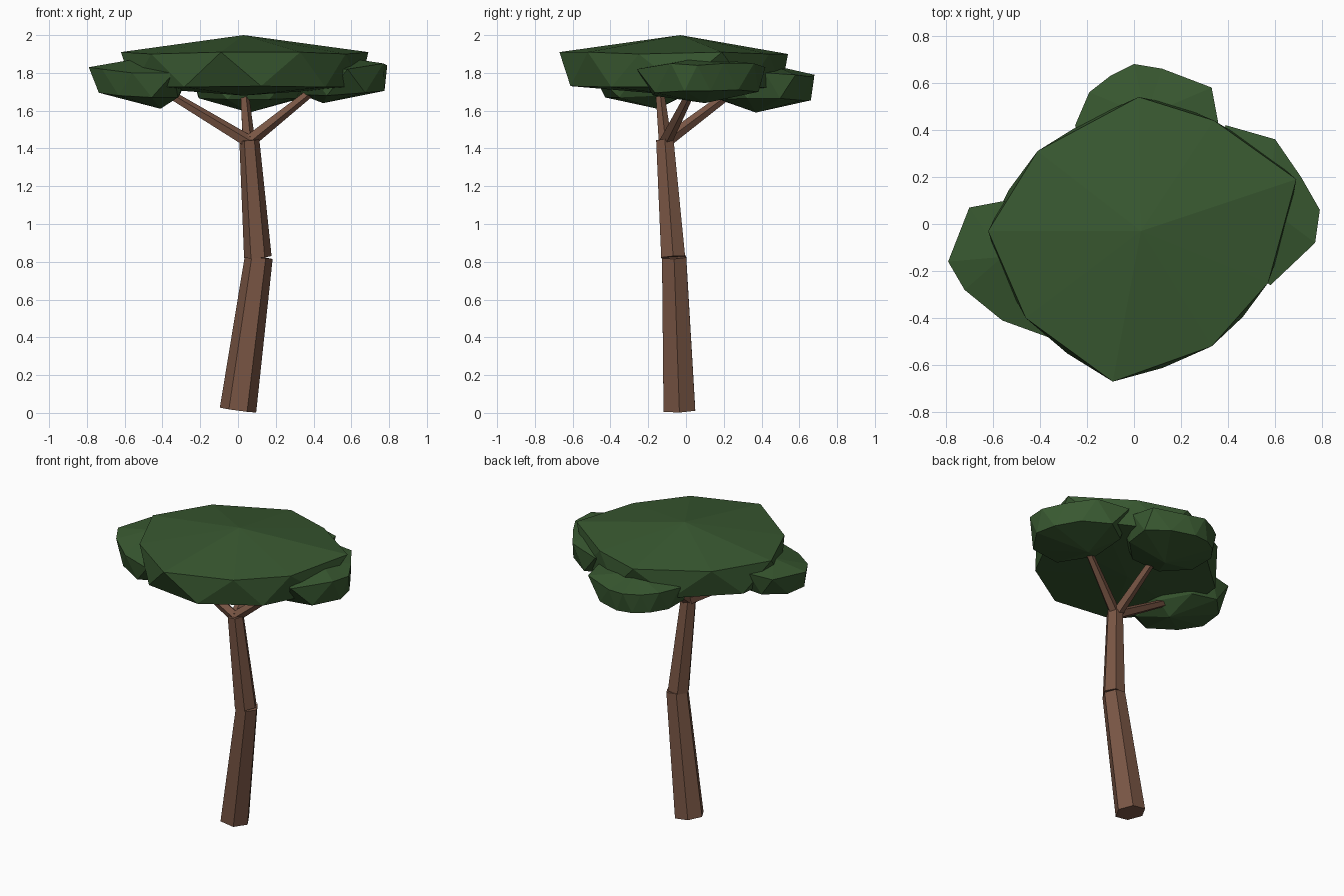
import bpy, bmesh
from mathutils import Vector

cube = bpy.data.objects.get("Cube")
if cube:
    bpy.data.objects.remove(cube, do_unlink=True)


def material(name, rgb):
    mat = bpy.data.materials.new(name)
    mat.use_nodes = True
    colour = (*rgb, 1.0)
    mat.diffuse_color = colour
    mat.node_tree.nodes["Principled BSDF"].inputs["Base Color"].default_value = colour
    return mat


bark = material("bark brown", (0.19, 0.092, 0.058))
leaf = material("leaf green", (0.04, 0.098, 0.03))


def finish(name, bm, mat):
    bmesh.ops.recalc_face_normals(bm, faces=bm.faces[:])
    mesh = bpy.data.meshes.new(name)
    bm.to_mesh(mesh)
    bm.free()
    mesh.materials.append(mat)
    obj = bpy.data.objects.new(name, mesh)
    bpy.context.collection.objects.link(obj)
    return obj


def limb(name, start, end, r_start, r_end, sides=6):
    """Tapered prism, square to its own axis, with corners facing x."""
    start, end = Vector(start), Vector(end)
    axis = end - start
    bm = bmesh.new()
    bmesh.ops.create_cone(bm, cap_ends=True, segments=sides, radius1=r_start,
                          radius2=r_end, depth=axis.length)
    # put the first corner on +x, then lean the prism along the axis
    corner = max(bm.verts, key=lambda v: v.co.x).co
    spin = Vector((corner.x, corner.y, 0)).rotation_difference(Vector((1, 0, 0)))
    lean = Vector((0, 0, 1)).rotation_difference(axis)
    middle = (start + end) / 2
    for v in bm.verts:
        v.co = lean @ (spin @ v.co) + middle
    return finish(name, bm, bark)


def foliage(name, rim, top, bottom, shrink, drop):
    """Faceted pad: rim loop, staggered lower loop, and a point above and below."""
    bm = bmesh.new()
    n = len(rim)
    centre = sum((Vector(p) for p in rim), Vector((0, 0, 0))) / n
    upper = [bm.verts.new(p) for p in rim]
    lower = []
    for i in range(n):
        mid = (Vector(rim[i]) + Vector(rim[(i + 1) % n])) / 2
        flat = centre + (mid - centre) * shrink
        lower.append(bm.verts.new((flat.x, flat.y, mid.z - drop)))
    apex, base = bm.verts.new(top), bm.verts.new(bottom)
    for i in range(n):
        j = (i + 1) % n
        bm.faces.new((apex, upper[i], upper[j]))
        bm.faces.new((upper[i], lower[i], upper[j]))
        bm.faces.new((lower[i], lower[j], upper[j]))
        bm.faces.new((base, lower[j], lower[i]))
    return finish(name, bm, leaf)


# Trunk in two leaning pieces
limb("lower_trunk", (0, -0.035, 0.015), (0.11, -0.063, 0.825), 0.097, 0.074)
limb("upper_trunk", (0.105, -0.068, 0.825), (0.06, -0.112, 1.445), 0.073, 0.053)

# Three branches fanning out under the leaves
fork = (0.055, -0.11, 1.435)
tips = {"right_branch": (-0.40, -0.14, 1.71),
        "left_branch": (0.40, 0.03, 1.71),
        "back_branch": (0.03, 0.27, 1.72)}
for name, tip in tips.items():
    limb(name, fork, tip, 0.036, 0.023, 5)

# Broad flat crown
foliage("main_crown",
        [(-0.09, -0.67, 1.91), (0.33, -0.52, 1.91), (0.57, -0.25, 1.90),
         (0.69, 0.19, 1.91), (0.34, 0.44, 1.90), (0.02, 0.54, 1.90),
         (-0.41, 0.31, 1.91), (-0.62, -0.03, 1.91), (-0.46, -0.40, 1.90)],
        (0.03, -0.03, 2.0), (0.03, -0.03, 1.68), 1.03, 0.18)

# Smaller pads tucked under its edge
foliage("right_pad",
        [(-0.79, -0.16, 1.83), (-0.72, -0.28, 1.82), (-0.56, -0.41, 1.80),
         (-0.34, -0.49, 1.80), (-0.26, -0.25, 1.80), (-0.32, 0.0, 1.82),
         (-0.54, 0.10, 1.85), (-0.70, 0.07, 1.84)],
        (-0.56, -0.14, 1.87), (-0.41, -0.15, 1.61), 0.92, 0.13)
foliage("left_pad",
        [(0.79, 0.06, 1.84), (0.71, 0.20, 1.85), (0.60, 0.36, 1.85),
         (0.39, 0.42, 1.83), (0.30, 0.16, 1.83), (0.36, -0.10, 1.82),
         (0.58, -0.26, 1.82), (0.77, -0.08, 1.85)],
        (0.57, 0.07, 1.88), (0.45, 0.10, 1.64), 0.98, 0.14)
foliage("back_pad",
        [(0.0, 0.68, 1.79), (-0.10, 0.63, 1.79), (-0.19, 0.56, 1.80),
         (-0.25, 0.42, 1.80), (-0.18, 0.20, 1.79), (0.06, 0.12, 1.79),
         (0.28, 0.22, 1.79), (0.36, 0.42, 1.80), (0.33, 0.58, 1.79),
         (0.12, 0.66, 1.78)],
        (0.05, 0.46, 1.84), (0.06, 0.37, 1.59), 0.96, 0.13)
